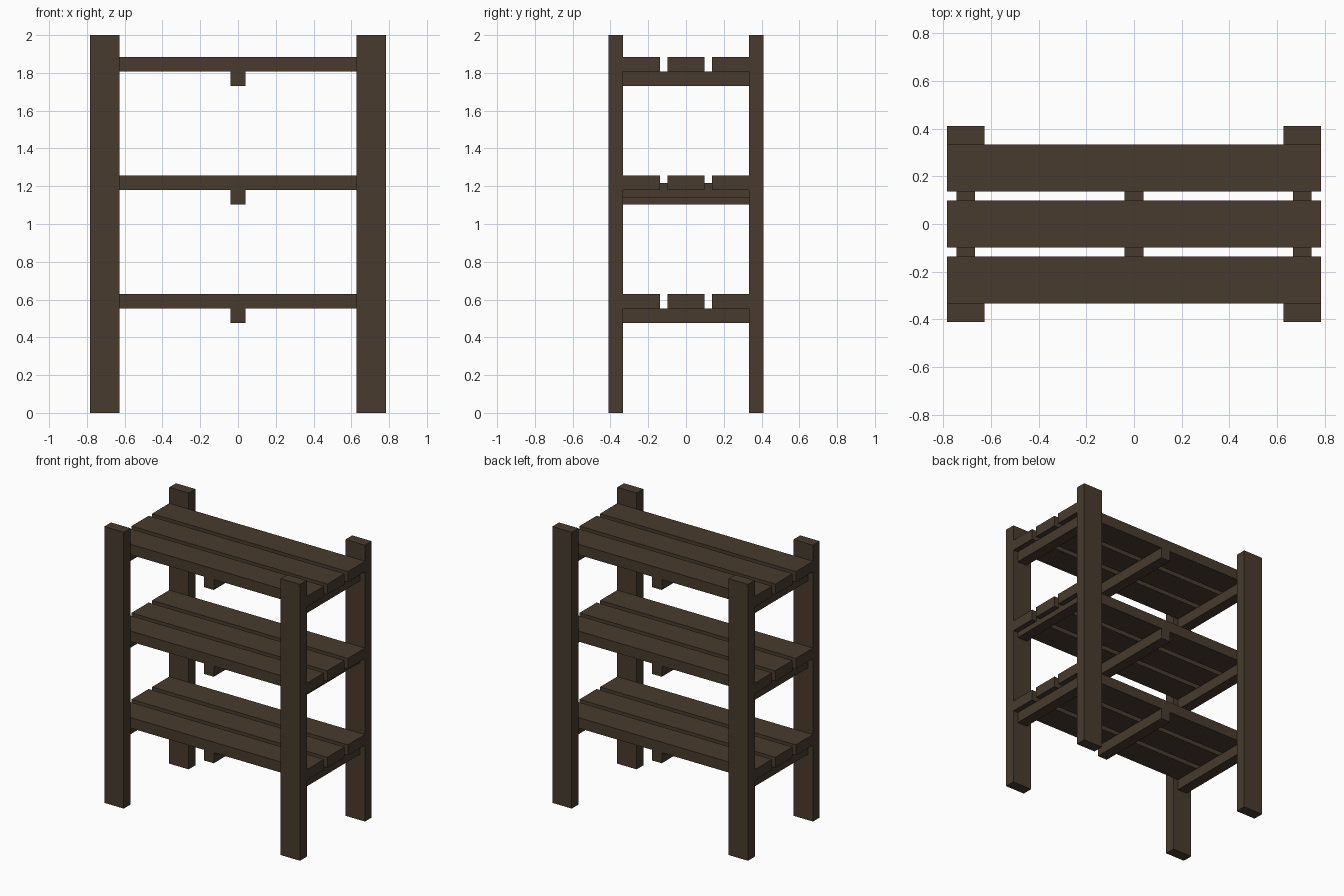
import bpy

if "Cube" in bpy.data.objects:
    bpy.data.objects.remove(bpy.data.objects["Cube"])

wood = bpy.data.materials.new("dark_brown_wood")
wood.diffuse_color = (0.065, 0.043, 0.027, 1)
wood.use_nodes = True
wood.node_tree.nodes["Principled BSDF"].inputs["Base Color"].default_value = wood.diffuse_color


def box(name, x, y, z):
    """Box from (min, max) ranges on each axis."""
    bpy.ops.mesh.primitive_cube_add(size=1, location=[sum(r) / 2 for r in (x, y, z)])
    ob = bpy.context.object
    ob.name = name
    ob.scale = [r[1] - r[0] for r in (x, y, z)]
    bpy.ops.object.transform_apply(location=False, rotation=False, scale=True)
    ob.data.materials.append(wood)


HALF_X, HALF_Y = 0.784, 0.41   # outer half sizes
INNER_Y = 0.333                # inner face of the legs
THICK = 0.0765                 # board thickness
PLANK = 0.196                  # plank width

# Four corner legs
for sx in (-1, 1):
    for sy in (-1, 1):
        box("leg", sorted((sx * 0.628, sx * HALF_X)),
            sorted((sy * INNER_Y, sy * HALF_Y)), (0, 2))

# Three shelves, each with three planks on three cross battens
for level, top in enumerate((0.63, 1.256, 1.884)):
    under = top - THICK
    for cy in (-0.235, 0, 0.235):
        box("shelf_plank", (-HALF_X, HALF_X),
            (cy - PLANK / 2, cy + PLANK / 2), (under, top))
    for cx in (-0.706, 0, 0.706):
        # the right batten of the middle shelf is let into the planks
        lift = 0.037 if level == 1 and cx > 0 else 0
        box("shelf_batten", (cx - 0.039, cx + 0.039), (-INNER_Y, INNER_Y),
            (under - THICK + lift, under + lift))
